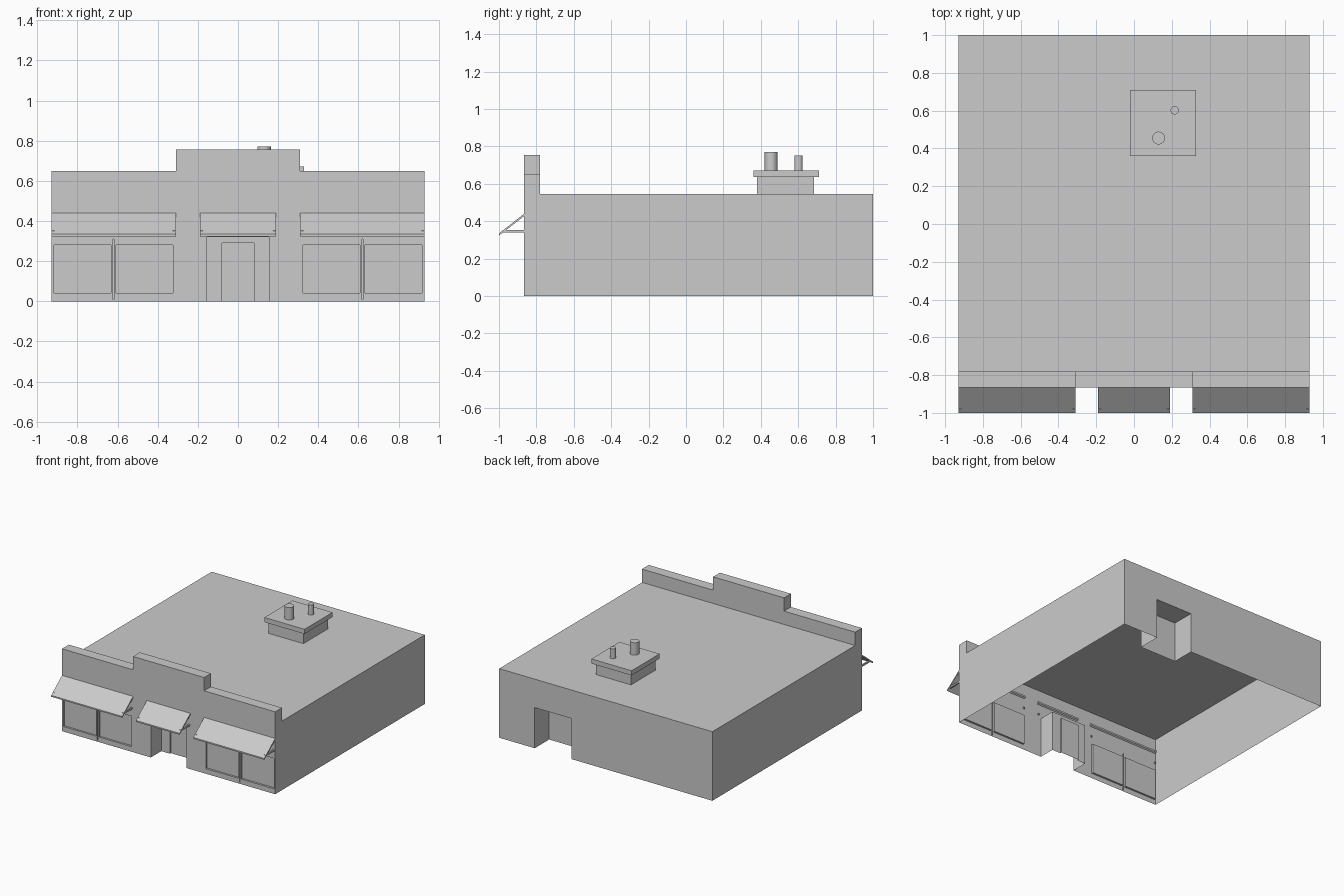
import bpy, bmesh, math

if "Cube" in bpy.data.objects:
    bpy.data.objects.remove(bpy.data.objects["Cube"])

FRONT, BACK, HALF, ROOF = -0.865, 1.0, 0.93, 0.545


def finish(name, bm):
    bmesh.ops.recalc_face_normals(bm, faces=bm.faces[:])
    me = bpy.data.meshes.new(name)
    bm.to_mesh(me)
    bm.free()
    ob = bpy.data.objects.new(name, me)
    bpy.context.collection.objects.link(ob)
    return ob


def box(name, x0, x1, y0, y1, z0, z1):
    bm = bmesh.new()
    bmesh.ops.create_cube(bm, size=1)
    for v in bm.verts:
        v.co = ((x0 + x1) / 2 + v.co.x * (x1 - x0),
                (y0 + y1) / 2 + v.co.y * (y1 - y0),
                (z0 + z1) / 2 + v.co.z * (z1 - z0))
    return finish(name, bm)


def extrude(name, pts, vec):
    bm = bmesh.new()
    f = bm.faces.new([bm.verts.new(p) for p in pts])
    r = bmesh.ops.extrude_face_region(bm, geom=[f], use_keep_orig=True)
    bmesh.ops.translate(bm, vec=vec,
                        verts=[e for e in r["geom"] if isinstance(e, bmesh.types.BMVert)])
    return finish(name, bm)


def pipe(name, x, y, z0, z1, r):
    bpy.ops.mesh.primitive_cylinder_add(vertices=24, radius=r, depth=z1 - z0,
                                        location=(x, y, (z0 + z1) / 2))
    bpy.context.object.name = name
    bpy.ops.object.shade_smooth_by_angle(angle=math.radians(35))


# Building shell: recesses are cut into a block, then the floor is opened
shell = box("building_shell", -HALF, HALF, FRONT, BACK, 0, ROOF)
door_y = FRONT + 0.13
cuts = [(-0.155, 0.155, FRONT - 0.1, door_y, -0.1, 0.32),        # entrance
        (-0.08, 0.08, door_y - 0.05, door_y + 0.012, -0.1, 0.29),  # door panel
        (0.30, 0.62, BACK - 0.18, BACK + 0.1, -0.1, 0.32)]       # back doorway
for s in (-1, 1):
    for a, b in ((0.325, 0.608), (0.632, 0.918)):                # shop windows
        x0, x1 = sorted((s * a, s * b))
        cuts.append((x0, x1, FRONT - 0.1, FRONT + 0.015, 0.04, 0.28))
    cuts.append((s * 0.62 - 0.003, s * 0.62 + 0.003,             # panel joint
                 FRONT - 0.1, FRONT + 0.01, 0.01, 0.31))
cutters = []
for c in cuts:
    k = box("cutter", *c)
    k.hide_render = True
    m = shell.modifiers.new("cut", "BOOLEAN")
    m.operation, m.solver, m.object = "DIFFERENCE", "EXACT", k
    cutters.append(k)
deps = bpy.context.evaluated_depsgraph_get()
mesh = bpy.data.meshes.new_from_object(shell.evaluated_get(deps))
shell.modifiers.clear()
shell.data = mesh
for k in cutters:
    bpy.data.objects.remove(k)
bm = bmesh.new()
bm.from_mesh(mesh)
bmesh.ops.delete(bm, geom=[f for f in bm.faces if all(v.co.z < 1e-4 for v in f.verts)],
                 context="FACES")
bm.to_mesh(mesh)
bm.free()

# Stepped parapet over the front
step = [(-HALF, ROOF), (HALF, ROOF), (HALF, 0.65), (0.31, 0.65),
        (0.31, 0.755), (-0.31, 0.755), (-0.31, 0.65), (-HALF, 0.65)]
extrude("parapet", [(x, FRONT, z) for x, z in step], (0, 0.085, 0))

# Sloping awnings with a support rod at each end
section = [(-0.855, 0.448), (-1.0, 0.334), (-1.0, 0.323), (-0.855, 0.435)]
for label, x0, x1 in (("left", -HALF, -0.31), ("middle", -0.19, 0.19), ("right", 0.31, HALF)):
    extrude("awning_" + label, [(x0, y, z) for y, z in section], (x1 - x0, 0, 0))
    for x in (x0 + 0.004, x1 - 0.016):
        box("awning_rod_" + label, x, x + 0.012, -0.98, -0.855, 0.34, 0.352)

# Rooftop unit with two vent pipes
box("roof_unit_base", 0.0, 0.305, 0.38, 0.685, ROOF, 0.635)
box("roof_unit_cap", -0.022, 0.328, 0.36, 0.71, 0.635, 0.672)
pipe("large_vent", 0.13, 0.455, 0.672, 0.77, 0.034)
pipe("small_vent", 0.215, 0.602, 0.672, 0.75, 0.022)
